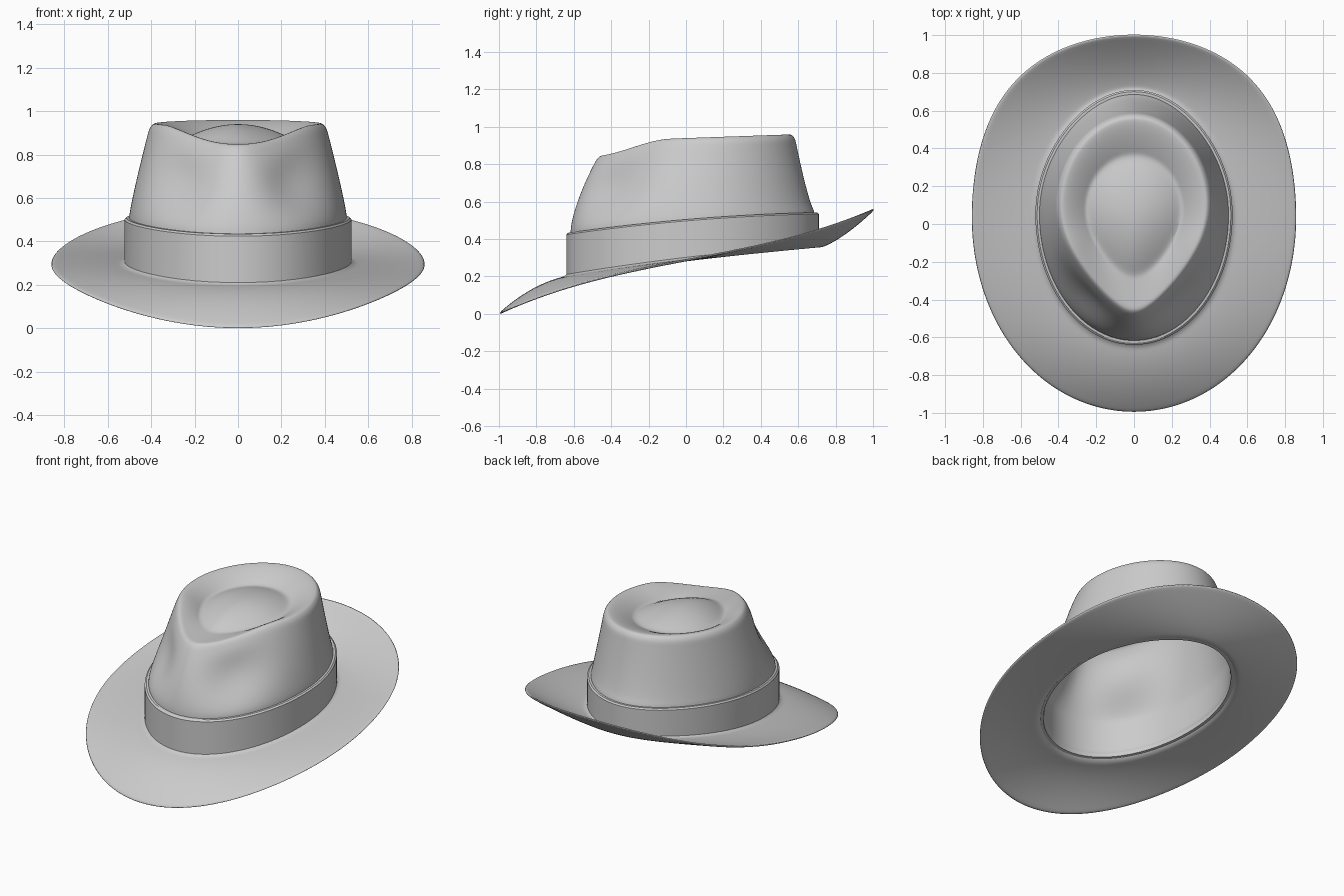
import bpy, bmesh
from math import sin, cos, pi, exp, sqrt

cube = bpy.data.objects.get("Cube")
if cube:
    bpy.data.objects.remove(cube)

SEGMENTS = 96
ANGLES = [2 * pi * i / SEGMENTS for i in range(SEGMENTS)]


def egg(width, front, back, middle=0.05, pinch=0.0, back_pinch=0.0):
    """Oval outline; a pinch narrows that half towards a point."""
    pts = []
    for a in ANGLES:
        s = sin(a)
        x = width * cos(a) * (1 - (back_pinch if s > 0 else pinch) * s * s)
        y = middle + s * ((back - middle) if s > 0 else (middle - front))
        pts.append((x, y))
    return pts


def blend(a, b, t):
    return [(p[0] + (q[0] - p[0]) * t, p[1] + (q[1] - p[1]) * t) for p, q in zip(a, b)]


def raise_ring(outline, height):
    return [(x, y, height(y)) for x, y in outline]


def loft(name, rings, sharp_angle, closed=False):
    """Skin a list of rings into one smooth object."""
    bm = bmesh.new()
    loops = [[bm.verts.new(p) for p in ring] for ring in rings]
    pairs = list(zip(loops, loops[1:]))
    if closed:
        pairs.append((loops[-1], loops[0]))
    for a, b in pairs:
        for j in range(SEGMENTS):
            k = (j + 1) % SEGMENTS
            bm.faces.new((a[j], a[k], b[k], b[j]))
    bmesh.ops.remove_doubles(bm, verts=bm.verts, dist=1e-5)
    mesh = bpy.data.meshes.new(name)
    bm.to_mesh(mesh)
    bm.free()
    obj = bpy.data.objects.new(name, mesh)
    bpy.context.collection.objects.link(obj)
    bpy.ops.object.select_all(action="DESELECT")
    obj.select_set(True)
    bpy.context.view_layer.objects.active = obj
    bpy.ops.object.shade_smooth_by_angle(angle=sharp_angle)
    return obj


# Heights that vary from front to back
def base_z(y):
    return 0.293 + 0.119 * y - 0.035 * y * y


def rim_z(y):
    return 0.293 + 0.28 * y - 0.008 * y * y - 0.085 * (y - y ** 3)


def band_z(y):
    return 0.505 + 0.085 * y - 0.045 * y * y


def ridge_z(y):
    t = min(max((-0.08 - y) / 0.42, 0), 1)
    return 0.941 + 0.035 * y - 0.081 * t * t * (3 - 2 * t)


def groove_z(y):
    return 0.865 + 0.06 * y


# Key outlines seen from above
rim = egg(0.86, -1, 1, 0.03, -0.02, -0.18)
base = egg(0.502, -0.618, 0.69, back_pinch=0.1)
shoulder = egg(0.41, -0.485, 0.585, 0.1, 0.4, 0.04)
ridge = egg(0.38, -0.45, 0.555, 0.1, 0.4, 0.04)
groove = egg(0.25, -0.27, 0.36, 0.08, 0.27)
centre = [(0, 0.06)] * SEGMENTS

rings = []

# Brim: droops at the front, sweeps up at the back, flares softly into the crown
for i in range(24, -1, -1):
    s = (i / 24) ** 1.8
    flare = 0.05 * (1 - sqrt(1 - max(0, 1 - s / 0.13) ** 2))
    rings.append([(x, y, base_z(y) + (rim_z(r[1]) - base_z(r[1])) * s ** (1.75 - 0.25 * sin(a))
                   + flare)
                  for a, (x, y), r in zip(ANGLES, blend(base, rim, s), rim)])

# Crown wall under the band
for t in (0.4, 0.7, 1):
    rings.append([(x, y, base_z(y) + (band_z(y) - base_z(y)) * t) for x, y in base])

# Crown wall above the band, with a pinch on each side of the front
for i in range(1, 17):
    t = i / 16
    ring = []
    for a, p, q in zip(ANGLES, base, shoulder):
        f = t ** (1.15 - 0.4 * sin(a))
        x, y = p[0] + (q[0] - p[0]) * f, p[1] + (q[1] - p[1]) * f
        around = a if a < pi else a - 2 * pi
        off = min(abs(around + 0.92), abs(around + pi - 0.92))
        dent = 0.11 * exp(-(off / 0.36) ** 2) * sin(pi * t ** 1.15) ** 1.5
        low, high = band_z(p[1]), ridge_z(q[1]) - 0.03
        ring.append((x * (1 - dent), y + 0.3 * dent, low + (high - low) * t))
    rings.append(ring)

# Rounded top edge
for t in (0.3, 0.65, 1):
    rings.append([(x, y, ridge_z(y) - 0.03 * (1 - t) ** 2)
                  for x, y in blend(shoulder, ridge, t)])

# Slope into the teardrop groove
for i in range(1, 9):
    t = i / 8
    rings.append([(x, y, ridge_z(r[1]) + (groove_z(g[1]) - ridge_z(r[1])) * t ** 1.4)
                  for (x, y), r, g in zip(blend(ridge, groove, t), ridge, groove)])

# Domed middle of the top
for i in range(1, 9):
    s = 1 - i / 8
    rings.append([(x, y, groove_z(g[1]) + (0.94 - groove_z(g[1])) * (1 - s * s))
                  for (x, y), g in zip(blend(centre, groove, s), groove)])

felt = loft("hat_body", rings, 1.2)
shell = felt.modifiers.new("Felt thickness", "SOLIDIFY")
shell.thickness = 0.012
shell.offset = -1
smooth = felt.modifiers.new("Smooth", "SUBSURF")
smooth.levels = smooth.render_levels = 1

# Band around the crown
outer = egg(0.522, -0.64, 0.71, back_pinch=0.09)
inner = egg(0.496, -0.61, 0.683, back_pinch=0.1)
lip = blend(outer, inner, 0.35)
loft("hat_band", [
    raise_ring(inner, base_z),
    raise_ring(outer, base_z),
    raise_ring(outer, lambda y: band_z(y) - 0.008),
    raise_ring(lip, band_z),
    raise_ring(inner, band_z),
], 0.5, closed=True)
